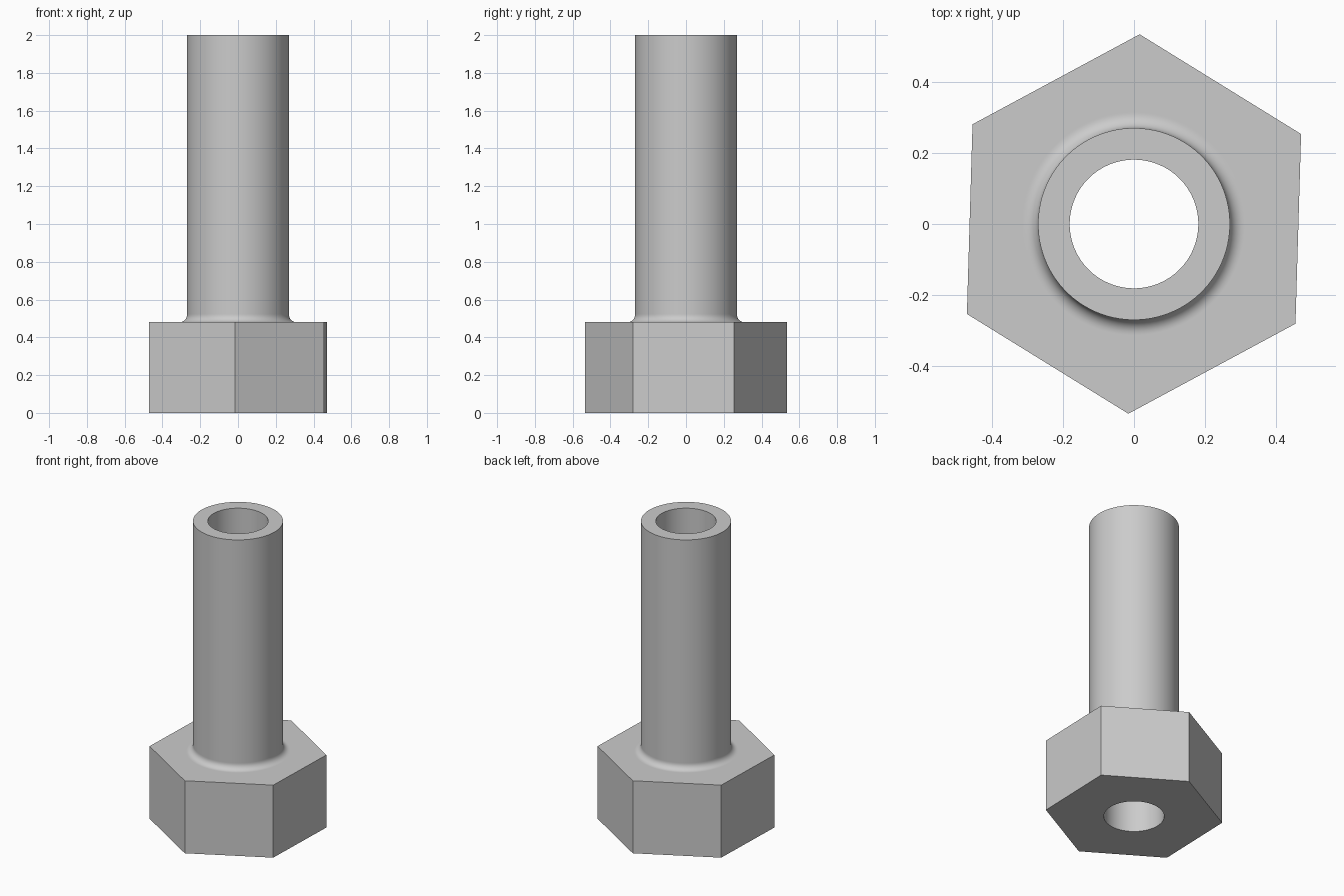
import bpy, bmesh, math

cube = bpy.data.objects.get("Cube")
if cube:
    bpy.data.objects.remove(cube, do_unlink=True)

SEGMENTS = 96
TWIST = math.radians(28.3)
HEX_R, HEAD_H, TUBE_R, BORE_R, FILLET, HEIGHT = 0.534, 0.48, 0.27, 0.181, 0.04, 2.0

# Single plain metal colour
metal = bpy.data.materials.new("grey metal")
metal.use_nodes = True
grey = (0.6, 0.6, 0.6, 1)
metal.diffuse_color = grey
metal.node_tree.nodes["Principled BSDF"].inputs["Base Color"].default_value = grey


def ring(bm, radius, z, hexagonal=False):
    """Ring of vertices, round or six-sided."""
    verts = []
    for i in range(SEGMENTS):
        a = math.tau * i / SEGMENTS
        r = radius
        if hexagonal:
            offset = (i % (SEGMENTS // 6)) * math.tau / SEGMENTS - math.pi / 6
            r *= math.cos(math.pi / 6) / math.cos(offset)
        verts.append(bm.verts.new((r * math.cos(a + TWIST), r * math.sin(a + TWIST), z)))
    return verts


# Closed section: bore, hexagonal head, concave fillet, tube and rim
bm = bmesh.new()
rings = [ring(bm, BORE_R, 0), ring(bm, HEX_R, 0, True), ring(bm, HEX_R, HEAD_H, True)]
rings.append(ring(bm, TUBE_R + FILLET + 0.004, HEAD_H))
for k in range(9):
    t = math.pi / 2 * k / 8
    rings.append(ring(bm, TUBE_R + FILLET * (1 - math.sin(t)), HEAD_H + FILLET * (1 - math.cos(t))))
rings.append(ring(bm, TUBE_R, HEAD_H + FILLET + 0.004))
rings += [ring(bm, TUBE_R, HEIGHT), ring(bm, BORE_R, HEIGHT)]

for low, high in zip(rings, rings[1:] + rings[:1]):
    for i in range(SEGMENTS):
        j = (i + 1) % SEGMENTS
        bm.faces.new((low[i], low[j], high[j], high[i]))
bmesh.ops.recalc_face_normals(bm, faces=bm.faces)

mesh = bpy.data.meshes.new("hollow_hex_bolt")
bm.to_mesh(mesh)
bm.free()
mesh.materials.append(metal)
bolt = bpy.data.objects.new("hollow_hex_bolt", mesh)
bpy.context.collection.objects.link(bolt)

# Smooth round walls, crisp head and rim edges
bpy.ops.object.select_all(action="DESELECT")
bolt.select_set(True)
bpy.context.view_layer.objects.active = bolt
bpy.ops.object.shade_smooth_by_angle(angle=math.radians(30))
